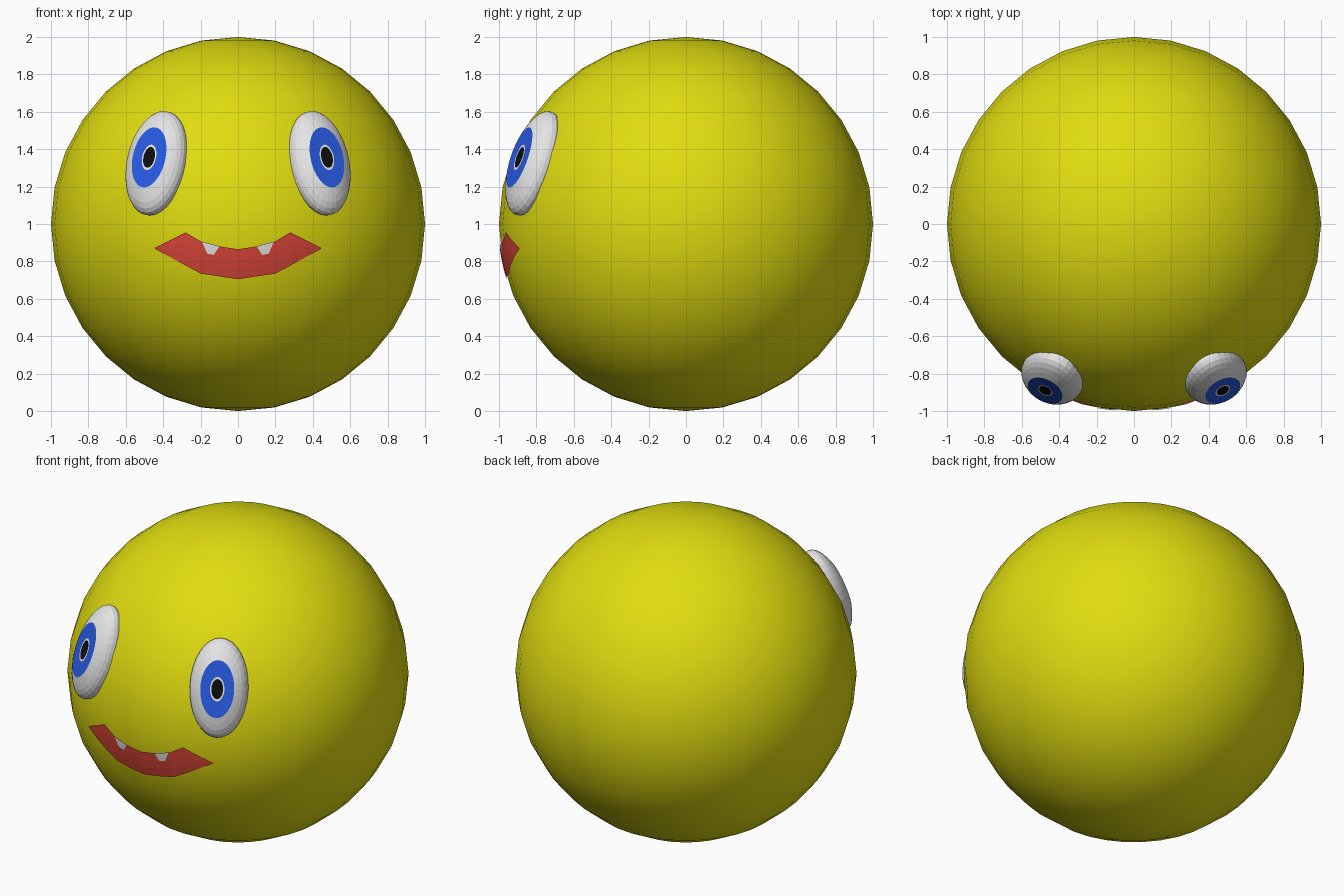
import bpy, bmesh
from math import sin, cos, sqrt, radians
from mathutils import Matrix, Vector

cube = bpy.data.objects.get("Cube")
if cube:
    bpy.data.objects.remove(cube, do_unlink=True)


def material(name, rgb):
    m = bpy.data.materials.new(name)
    m.use_nodes = True
    col = (*rgb, 1.0)
    m.diffuse_color = col
    bsdf = next(n for n in m.node_tree.nodes if n.type == 'BSDF_PRINCIPLED')
    bsdf.inputs["Base Color"].default_value = col
    return m


yellow = material("yellow", (0.75, 0.72, 0.005))
white = material("white", (0.78, 0.78, 0.78))
blue = material("blue", (0.02, 0.10, 0.75))
black = material("black", (0.004, 0.004, 0.004))
red = material("red", (0.70, 0.06, 0.04))


def finish(bm, name, mats, smooth=False):
    mesh = bpy.data.meshes.new(name)
    for f in bm.faces:
        f.smooth = smooth
    bm.to_mesh(mesh)
    bm.free()
    for m in mats:
        mesh.materials.append(m)
    ob = bpy.data.objects.new(name, mesh)
    bpy.context.collection.objects.link(ob)
    return ob


# Round head
bm = bmesh.new()
bmesh.ops.create_uvsphere(bm, u_segments=32, v_segments=16, radius=1,
                          matrix=Matrix.Translation((0, 0, 1)))
finish(bm, "head", [yellow], smooth=True)


# Eyes: flattened ellipsoids whose front cap is a flat disc of coloured rings
def eye(name, side):
    bm = bmesh.new()
    bmesh.ops.create_uvsphere(bm, u_segments=32, v_segments=16, radius=1)
    disc_z = cos(radians(33.75))
    for v in bm.verts:
        if v.co.z > disc_z - 0.01:
            r = v.co.xy.length
            if r > 0.01:
                new = 0.2 if r < 0.3 else 0.245 if r < 0.5 else 0.58
                v.co.x *= new / r
                v.co.y *= new / r
            v.co.z = disc_z
    for f in bm.faces:
        c = f.calc_center_median()
        if c.z > disc_z - 0.01:
            r = c.xy.length
            f.material_index = 2 if r < 0.2 else 0 if r < 0.26 else 1
    yaw, pitch = radians(28) * side, radians(20)
    n = Vector((sin(yaw) * cos(pitch), -cos(yaw) * cos(pitch), sin(pitch)))
    across = Vector((cos(yaw), sin(yaw), 0))
    up = n.cross(across)
    rot = Matrix((across, up, n)).transposed().to_4x4()
    place = Matrix.Translation((0.435 * side, -0.815, 1.325))
    bm.transform(place @ rot @ Matrix.Diagonal((0.173, 0.295, 0.11, 1)))
    finish(bm, name, [white, blue, black])


eye("left_eye", 1)
eye("right_eye", -1)


# Plates that hug the head: columns of (x, low z, high z)
def plate(name, columns, radius, mat, steps=3):
    bm = bmesh.new()
    rows = []
    for x, lo, hi in columns:
        row = []
        for i in range(steps + 1):
            z = lo + (hi - lo) * i / steps
            y = -sqrt(radius ** 2 - x * x - (z - 1) ** 2)
            row.append(bm.verts.new((x, y, z)))
        rows.append(row)
    for a, b in zip(rows, rows[1:]):
        for i in range(steps):
            bm.faces.new((a[i], b[i], b[i + 1], a[i + 1]))
    bmesh.ops.remove_doubles(bm, verts=bm.verts, dist=0.0005)
    finish(bm, name, [mat])


# Smiling mouth
half = [(0, 0.705, 0.865), (0.1, 0.72, 0.88), (0.2, 0.735, 0.907),
        (0.28, 0.778, 0.955), (0.365, 0.824, 0.913), (0.445, 0.868, 0.872)]
left_half = [(-x, lo, hi) for x, lo, hi in reversed(half[1:])]
plate("mouth", left_half + half, 1.004, red)

# Two small teeth hanging from the upper lip
tooth = [(0.1, 0.879, 0.88), (0.13, 0.835, 0.89), (0.165, 0.842, 0.898),
         (0.19, 0.9, 0.905)]
plate("left_tooth", tooth, 1.008, white)
plate("right_tooth", [(-x, lo, hi) for x, lo, hi in reversed(tooth)], 1.008, white)
